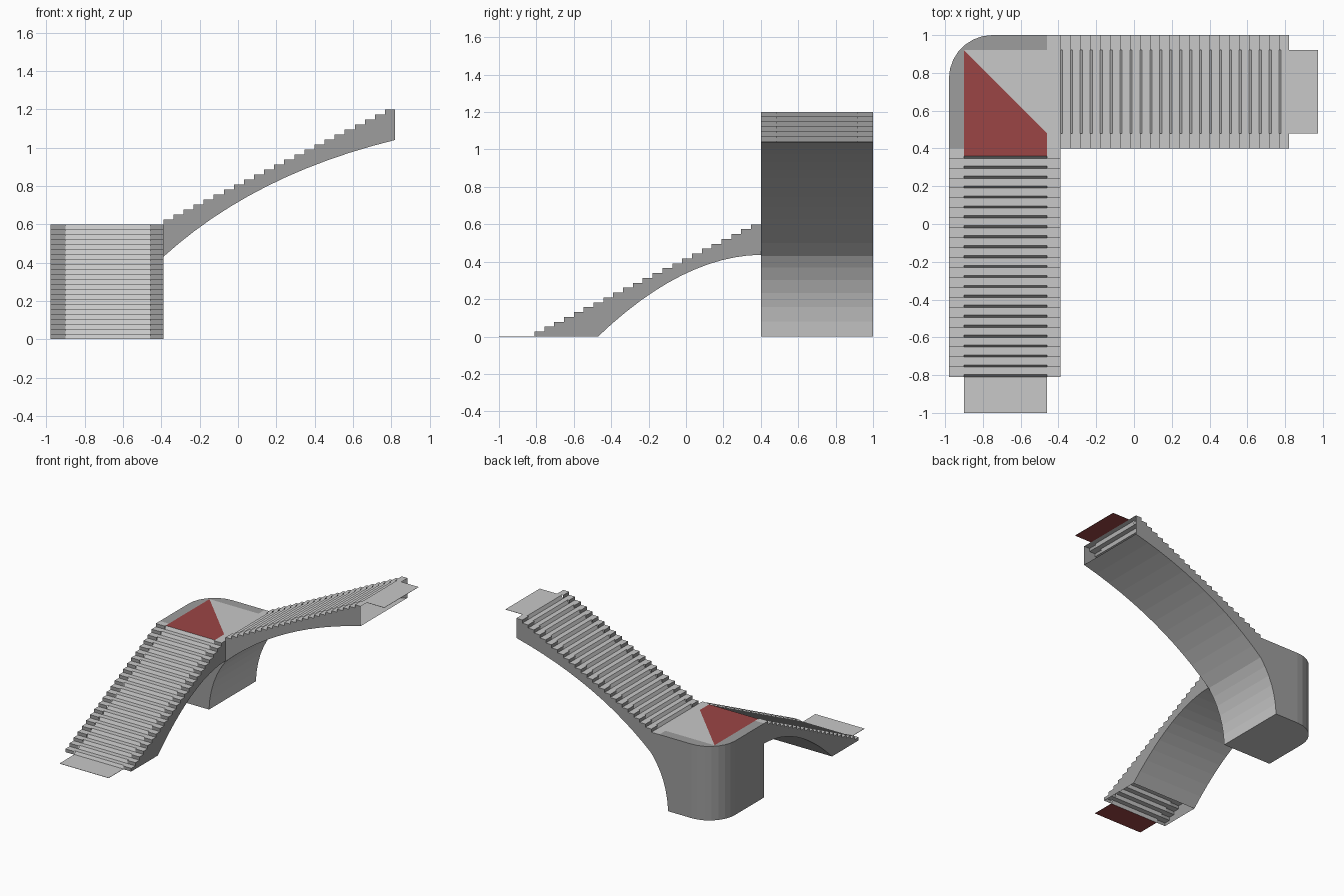
import bpy, math
from mathutils import Vector

if "Cube" in bpy.data.objects:
    bpy.data.objects.remove(bpy.data.objects["Cube"])


def material(name, rgb):
    m = bpy.data.materials.new(name)
    m.diffuse_color = (*rgb, 1)
    m.use_nodes = True
    m.node_tree.nodes["Principled BSDF"].inputs["Base Color"].default_value = m.diffuse_color
    return m


MATS = [material("light grey", (0.58, 0.58, 0.58)),
        material("mid grey", (0.34, 0.34, 0.34)),
        material("dull red", (0.33, 0.06, 0.06))]
LIGHT, MID, RED = 0, 1, 2
N = 23                       # steps per flight
UP, DOWN = (0, 0, 1), (0, 0, -1)


def build(name, faces):
    """faces: (points, material index, outward hint)"""
    verts, polys, cols = [], [], []
    for pts, col, out in faces:
        pts = [Vector(p) for p in pts]
        n = Vector()
        for a, b in zip(pts, pts[1:] + pts[:1]):
            n += a.cross(b)
        if n.dot(Vector(out)) < 0:
            pts.reverse()
        polys.append(range(len(verts), len(verts) + len(pts)))
        verts += pts
        cols.append(col)
    me = bpy.data.meshes.new(name)
    me.from_pydata([tuple(v) for v in verts], [], [tuple(p) for p in polys])
    for m in MATS:
        me.materials.append(m)
    for p, c in zip(me.polygons, cols):
        p.material_index = c
    ob = bpy.data.objects.new(name, me)
    bpy.context.collection.objects.link(ob)
    return ob


def bezier(a, c, b, n):
    return [tuple((1 - t) ** 2 * a[k] + 2 * t * (1 - t) * c[k] + t * t * b[k] for k in (0, 1))
            for t in (i / n for i in range(n + 1))]


def step_path(s0, s1, z0, lean, end):
    """Stair profile of (s, z) points; lean slopes the risers back."""
    run, rise = (s1 - s0) / N, 0.6 / N
    path = []
    for i in range(N):
        s = s0 + i * run
        path += [(s, z0 + i * rise), (s + lean, z0 + (i + 1) * rise)]
    return path + [(end, z0 + 0.6)]


def flight(name, at, s0, s1, z0, soffit, w, inner_end, wall_extra):
    """at(s, w, z) places a point; w = four positions across the flight."""
    back = Vector(at(-1, 0, 0.6))
    side = Vector(at(0, 1, 0))
    outer = step_path(s0, s1, z0, 0, s1)
    inner = step_path(s0, s1, z0, 0.012, inner_end)

    def ribbon(path, wa, wb, hint, flat, steep):
        out = []
        for p, q in zip(path, path[1:]):
            if p != q:
                col = flat if abs(p[1] - q[1]) < 1e-6 else steep
                out.append(([at(p[0], wa, p[1]), at(q[0], wa, q[1]),
                             at(q[0], wb, q[1]), at(p[0], wb, p[1])], col, hint))
        return out

    build(name + "_treads", ribbon(inner, w[1], w[2], back, LIGHT, LIGHT))
    build(name + "_stringer_tops", ribbon(outer, w[0], w[1], back, LIGHT, MID)
          + ribbon(outer, w[2], w[3], back, LIGHT, MID))
    build(name + "_soffit", ribbon(soffit, w[0], w[3], Vector(at(0.6, 0, -1)), LIGHT, LIGHT))
    walls = []
    for wi, sgn, extra in ((w[0], -1, wall_extra[0]), (w[3], 1, wall_extra[1])):
        prof = outer + soffit[::-1] + extra
        walls.append(([at(s, wi, z) for s, z in prof], MID, side * sgn))
    build(name + "_side_walls", walls)


# lower flight climbs along +y
flight("lower_flight", lambda s, w, z: (w, s, z), -0.81, 0.40, 0.0,
       bezier((-0.47, 0), (-0.02, 0.43), (0.40, 0.437), 12),
       (-0.98, -0.90, -0.46, -0.39), 0.36, ([], []))

# upper flight climbs along +x; its side walls run on into the corner pier
arch = bezier((-0.54, 0), (-0.53, 0.25), (-0.39, 0.43), 6) + \
    bezier((-0.39, 0.43), (0.083, 0.86), (0.82, 1.04), 12)[1:]
flight("upper_flight", lambda s, w, z: (s, w, z), -0.39, 0.82, 0.6, arch,
       (0.40, 0.48, 0.92, 1.0), 0.82,
       ([(-0.98, 0), (-0.98, 0.6)], [(-0.75, 0), (-0.75, 0.6)]))

# corner pier: rounded outer wall and base
R = 0.23
arc = [(-0.75 - R * math.cos(a), 0.77 + R * math.sin(a))
       for a in (math.pi / 2 * i / 7 for i in range(8))]
outline = [(-0.98, 0.40)] + arc
pier = [([(*a, 0), (*b, 0), (*b, 0.6), (*a, 0.6)], MID, (-1, 1, 0))
        for a, b in zip(outline, outline[1:])]
pier.append(([(x, y, 0) for x, y in outline + [(-0.54, 1.0), (-0.54, 0.40)]], LIGHT, DOWN))
build("corner_pier", pier)


# landing: border, light half and red half
def level(pts, z, col, out=UP):
    return ([(x, y, z) for x, y in pts], col, out)


build("landing", [
    level(outline + [(-0.46, 1.0), (-0.46, 0.92), (-0.90, 0.92), (-0.90, 0.40)], 0.6, MID),
    level([(-0.90, 0.92), (-0.46, 0.48), (-0.46, 0.40), (-0.39, 0.40),
           (-0.39, 1.0), (-0.46, 1.0), (-0.46, 0.92)], 0.6, LIGHT),
    level([(-0.90, 0.36), (-0.46, 0.36), (-0.46, 0.48), (-0.90, 0.92)], 0.6, RED)])


# thin approach plates, red underneath
def plate(name, x0, x1, y0, y1, z):
    q = [(x0, y0), (x1, y0), (x1, y1), (x0, y1)]
    c = Vector(((x0 + x1) / 2, (y0 + y1) / 2, 0))
    faces = [level(q, z + 0.002, LIGHT), level(q, z, RED, DOWN)]
    for a, b in zip(q, q[1:] + q[:1]):
        mid = Vector(((a[0] + b[0]) / 2, (a[1] + b[1]) / 2, 0))
        faces.append(([(*a, z), (*b, z), (*b, z + 0.002), (*a, z + 0.002)], LIGHT, mid - c))
    build(name, faces)


plate("bottom_plate", -0.90, -0.46, -1.0, -0.81, 0.0)
plate("top_plate", 0.82, 0.975, 0.48, 0.92, 1.198)
